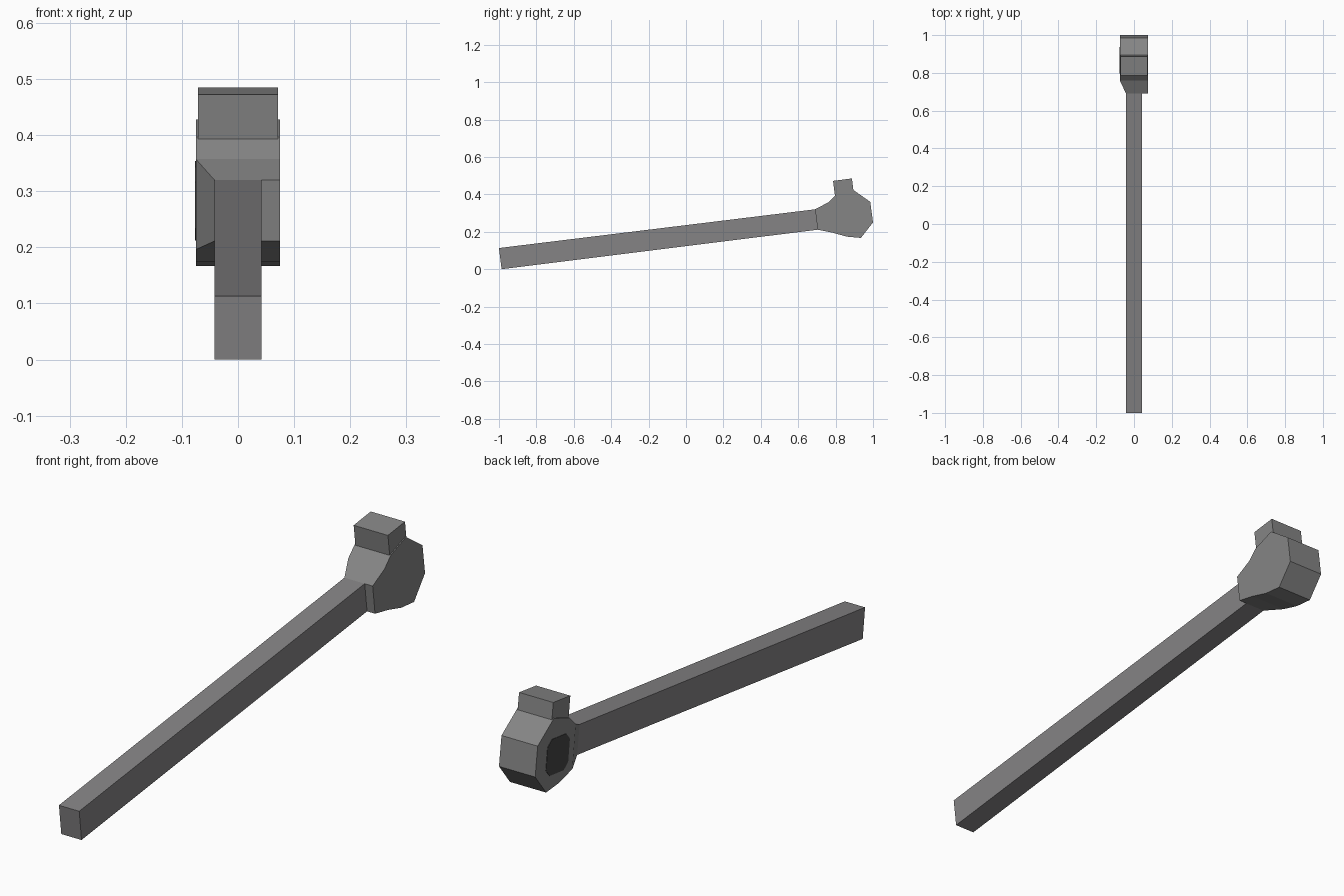
import bpy, bmesh, math

if "Cube" in bpy.data.objects:
    bpy.data.objects.remove(bpy.data.objects["Cube"])


def material(name, rgb):
    m = bpy.data.materials.new(name)
    m.diffuse_color = (*rgb, 1)
    m.use_nodes = True
    m.node_tree.nodes["Principled BSDF"].inputs["Base Color"].default_value = m.diffuse_color
    return m


steel = material("grey steel", (0.235, 0.23, 0.235))
head_steel = material("neutral steel", (0.235, 0.235, 0.235))
dark = material("dark recess", (0.06, 0.06, 0.06))


def finish(name, bm, mat):
    bmesh.ops.recalc_face_normals(bm, faces=bm.faces)
    me = bpy.data.meshes.new(name)
    bm.to_mesh(me)
    bm.free()
    me.materials.append(mat)
    ob = bpy.data.objects.new(name, me)
    bpy.context.collection.objects.link(ob)
    return ob


def loops(profile, x0, x1, neck=()):
    """Extrude a (y, z) profile along x; indices in neck stay narrow on the -x side."""
    bm = bmesh.new()
    left = [bm.verts.new((-0.042 if i in neck else x0, y, z))
            for i, (y, z) in enumerate(profile)]
    right = [bm.verts.new((x1, y, z)) for y, z in profile]
    n = len(profile)
    for i in range(n):
        j = (i + 1) % n
        bm.faces.new((left[i], left[j], right[j], right[i]))
    bm.faces.new(right)
    if neck:  # flat cheek plus tapered neck panel
        bm.faces.new(left[1:-1])
        bm.faces.new((left[0], left[1], left[-2], left[-1]))
    else:
        bm.faces.new(left)
    return bm


# long bar handle
handle = [(-1, 0.113), (0.69, 0.32), (0.704, 0.211), (-0.986, 0.0)]
finish("handle", loops(handle, -0.042, 0.042), steel)

# faceted ratchet head, tapered into the handle on one side only
head = [(0.69, 0.32), (0.76, 0.357), (0.798, 0.395), (0.888, 0.428),
        (0.985, 0.36), (1.0, 0.25), (0.935, 0.167), (0.86, 0.174),
        (0.78, 0.196), (0.704, 0.211)]
finish("head", loops(head, -0.075, 0.075, neck=(0, 9)), head_steel)

# block on top of the head
block = [(0.786, 0.472), (0.887, 0.485), (0.902, 0.37), (0.801, 0.357)]
finish("top_block", loops(block, -0.071, 0.071), head_steel)

# dark drive recess: square with clipped corners, tilted with the handle
tilt = math.radians(7)
recess = []
for k in range(4):
    for a, b in ((0.066, -0.042), (0.066, 0.042)):
        t = tilt + k * math.pi / 2
        recess.append((0.867 + a * math.cos(t) - b * math.sin(t),
                       0.283 + a * math.sin(t) + b * math.cos(t)))
finish("drive_recess", loops(recess, -0.0765, -0.072), dark)
